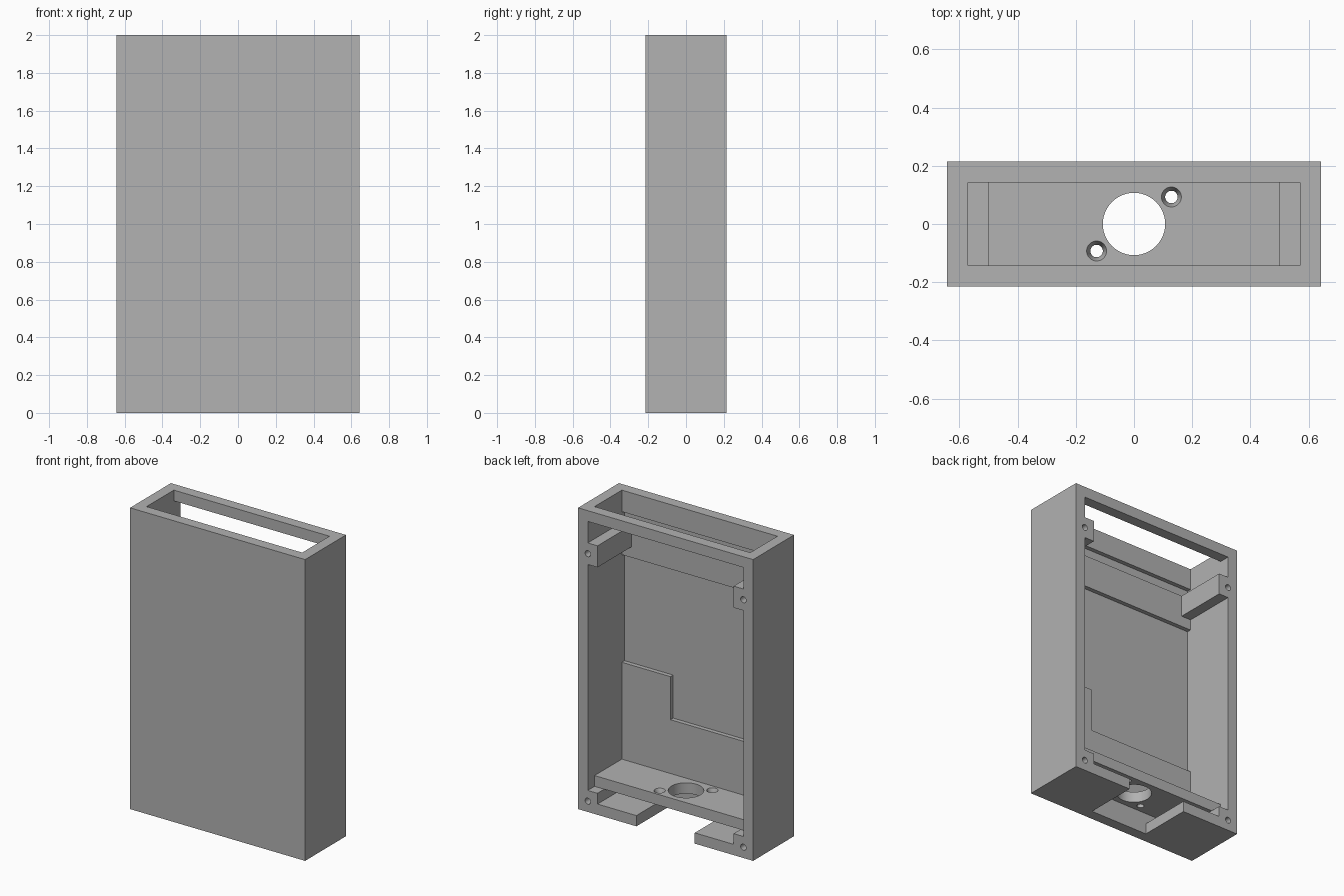
import bpy
from math import pi

cube = bpy.data.objects.get("Cube")
if cube:
    bpy.data.objects.remove(cube, do_unlink=True)

U = 1 / 14            # one wall thickness
W, D, H = 9, 3, 28    # half width, half depth and height in wall thicknesses
FLOOR = -D + 0.6      # y of the recessed inside face of the front wall
FRONT = -D + 1        # y of the normal inside face of the front wall

grey = bpy.data.materials.new("plain grey")
grey.use_nodes = True
grey.diffuse_color = (0.445, 0.445, 0.445, 1)
grey.node_tree.nodes["Principled BSDF"].inputs["Base Color"].default_value = grey.diffuse_color


def box(name, x, y, z):
    """Box from (low, high) pairs, in wall thicknesses."""
    bpy.ops.mesh.primitive_cube_add(size=1)
    ob = bpy.context.object
    ob.name = name
    ob.location = [sum(p) / 2 * U for p in (x, y, z)]
    ob.scale = [(p[1] - p[0]) * U for p in (x, y, z)]
    bpy.ops.object.transform_apply(location=True, rotation=True, scale=True)
    ob.data.materials.append(grey)
    return ob


def drill(name, at, r_low, r_high, length, tilt=0):
    """Round cutter; tilt turns its axis from z to y."""
    bpy.ops.mesh.primitive_cone_add(vertices=48, radius1=r_low * U, radius2=r_high * U,
                                    depth=length * U, location=[c * U for c in at],
                                    rotation=(tilt, 0, 0))
    ob = bpy.context.object
    ob.name = name
    bpy.ops.object.transform_apply(location=True, rotation=True, scale=True)
    ob.data.materials.append(grey)
    return ob


def combine(body, other, operation):
    bpy.context.view_layer.objects.active = body
    mod = body.modifiers.new(operation.lower(), "BOOLEAN")
    mod.operation, mod.solver, mod.object = operation, "EXACT", other
    bpy.ops.object.modifier_apply(modifier=mod.name)
    bpy.data.objects.remove(other, do_unlink=True)


# Outer case
case = box("case", (-W, W), (-D, D), (0, H))
inner = (-W + 1, W - 1)

# Cavity open at the back, top opening, cable slot in the floor
for name, x, y, z in [
    ("cavity", inner, (FRONT, D + 1), (1, H - 1)),
    ("top_opening", inner, (FRONT, D - 1), (H - 3, H + 1)),
    ("floor_slot", (-3, 3), (FRONT, D + 1), (-1, 2)),
    # Shallow recesses in the front wall: groove, tall part and short part
    ("groove", inner, (FLOOR, 0), (25, 26)),
    ("tall_recess", (-W + 1, 3), (FLOOR, 0), (8, 22)),
    ("short_recess", (2, W - 1), (FLOOR, 0), (12, 22)),
]:
    combine(case, box(name, x, y, z), "DIFFERENCE")

# Shelf near the bottom
combine(case, box("shelf", (-W + 0.5, W - 0.5), (FRONT - 0.2, D - 1), (2, 3)), "UNION")

# Screw blocks in the four corners
for side in (-1, 1):
    x = sorted((side * (W - 0.5), side * (W - 2)))
    for z in ((23, 25), (0.5, 2)):
        combine(case, box("screw_block", x, (FRONT - 0.2, D), z), "UNION")

# Screw holes in the back rim
for side in (-1, 1):
    for z in (1, 24):
        combine(case, drill("screw_hole", (side * (W - 1), D - 1, z), 0.28, 0.28, 4, pi / 2),
                "DIFFERENCE")

# Round opening and two countersunk holes in the shelf
combine(case, drill("shelf_opening", (0, 0, 2.5), 1.5, 1.5, 1.4), "DIFFERENCE")
for side in (-1, 1):
    x, y = side * 1.8, side * 1.3
    combine(case, drill("shelf_hole", (x, y, 2.5), 0.3, 0.3, 1.4), "DIFFERENCE")
    combine(case, drill("countersink", (x, y, 2.8), 0.24, 0.56, 0.8), "DIFFERENCE")

# Smooth hole walls, sharp box edges
bpy.ops.object.select_all(action="DESELECT")
case.select_set(True)
bpy.context.view_layer.objects.active = case
bpy.ops.object.shade_smooth_by_angle(angle=pi / 6)
